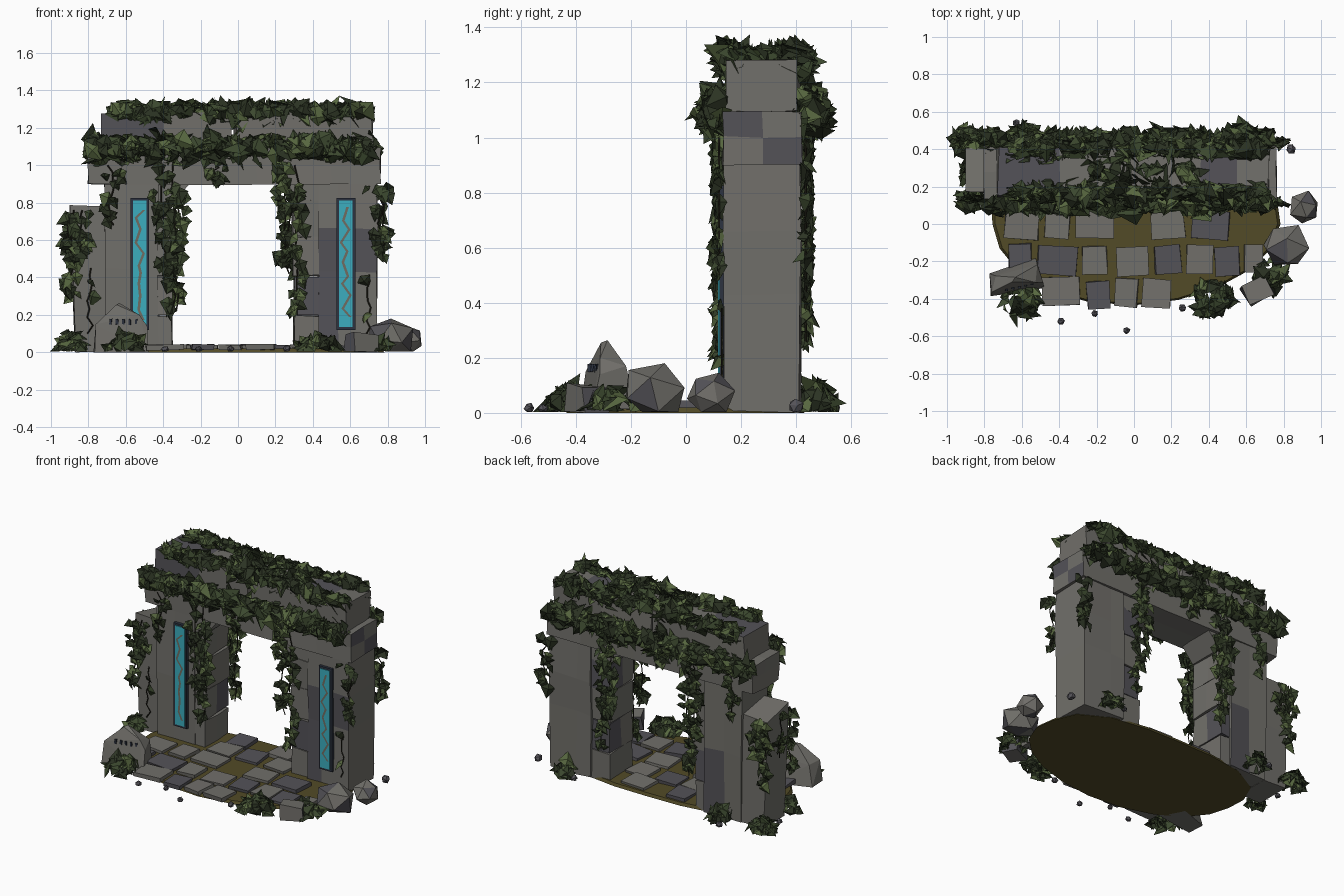
import bpy, bmesh, math, random
from mathutils import Vector, Matrix, Euler

if "Cube" in bpy.data.objects:
    bpy.data.objects.remove(bpy.data.objects["Cube"])
random.seed(7)
R = random.uniform

def mat(name, r, g, b):
    m = bpy.data.materials.new(name)
    m.diffuse_color = (r, g, b, 1)
    m.use_nodes = True
    m.node_tree.nodes["Principled BSDF"].inputs["Base Color"].default_value = m.diffuse_color
    return m

STONE = mat("grey stone", .165, .16, .145)
DARK = mat("slate stone", .088, .085, .097)
SOIL = mat("olive soil", .085, .07, .02)
GLOW = mat("cyan inlay", .045, .42, .52)
FRAME = mat("dark frame", .025, .032, .05)
CRACK = mat("crack brown", .16, .15, .12)
LEAF = [mat("deep leaf", .025, .034, .017), mat("mid leaf", .045, .066, .028),
        mat("light leaf", .095, .135, .05)]
STEM = mat("vine stem", .022, .02, .012)

def finish(bm, name, mats):
    me = bpy.data.meshes.new(name)
    bm.to_mesh(me)
    bm.free()
    for m in mats:
        me.materials.append(m)
    ob = bpy.data.objects.new(name, me)
    bpy.context.collection.objects.link(ob)
    return ob

def block(name, x, y, z, cuts=(), dark=None, p=0.0, jit=.006, mats=(STONE, DARK), rot=0):
    """Rough stone block; cuts are (axis, value); dark is a rule on face centres."""
    bm = bmesh.new()
    bmesh.ops.create_cube(bm, size=1)
    c = Vector([(a[0] + a[1]) / 2 for a in (x, y, z)])
    for v in bm.verts:
        v.co = Vector([c[i] + v.co[i] * (a[1] - a[0]) for i, a in enumerate((x, y, z))])
    for ax, val in cuts:
        n = Vector([float(i == ax) for i in range(3)])
        bmesh.ops.bisect_plane(bm, geom=bm.verts[:] + bm.edges[:] + bm.faces[:],
                               plane_co=n * val, plane_no=n)
    for f in bm.faces:
        q = f.calc_center_median()
        f.material_index = int(bool(dark and dark(q)) or random.random() < p)
    for v in bm.verts:
        v.co += Vector((R(-jit, jit), R(-jit, jit), R(-jit, jit)))
        v.co = c + Matrix.Rotation(rot, 3, 'Z') @ (v.co - c)
        v.co.z = max(v.co.z, 0)
    return finish(bm, name, mats)

# ground disc, squarer at the back so it lies under the piers
bm = bmesh.new()
bmesh.ops.create_cone(bm, cap_ends=True, segments=20, radius1=1, radius2=.98, depth=.02)
for v in bm.verts:
    a = math.atan2(v.co.y, v.co.x)
    k = 1 + .02 * math.sin(3 * a + 1)
    if v.co.y > .01:
        k = 1 / (abs(math.cos(a)) ** 3.2 + abs(math.sin(a)) ** 3.2) ** (1 / 3.2)
    v.co = (v.co.x * .77 * k, v.co.y * .43 * k, v.co.z + .01)
finish(bm, "soil_base", [SOIL])

# paving: row y -> (x, width, dark)
rows = {0.0: [(-.6, .18, 0), (-.41, .13, 0), (-.21, .2, 0), (.18, .18, 0), (.41, .2, 1)],
        -.19: [(-.61, .12, 1), (-.41, .21, 1), (-.21, .13, 0), (-.01, .17, 0), (.18, .14, 1),
               (.35, .14, 0), (.5, .13, 1), (.64, .1, 0)],
        -.37: [(-.39, .2, 0), (-.19, .12, 1), (-.04, .12, 0), (.12, .15, 0)],
        .18: [(-.22, .17, 0), (-.02, .16, 1), (.2, .16, 0)],
        .34: [(-.2, .14, 1), (.12, .18, 0)]}
for y, row in rows.items():
    for x, w, d in row:
        yy = y + R(-.012, .012)
        block("paving_stone", (x - w / 2, x + w / 2), (yy - .075, yy + .075), (.012, .04), jit=.005,
              mats=(DARK if d else STONE,), rot=R(-.08, .08))

# piers and inner jambs
block("left_pier", (-.71, -.43), (.14, .415), (.005, .9), [(0, -.58), (2, .45)],
      lambda q: q.y > .4 and q.x > -.58 and q.z < .45)
block("right_pier", (.43, .745), (.14, .415), (.005, .9), [(0, .535), (2, .43), (2, .66)],
      lambda q: q.y < .2 and (q.x < .535 and q.z < .66 or .43 < q.z < .66))
levels = [.005, .2, .41, .62, .82]
shade = {(-1, 1): 1, (1, 1): 1, (1, 3): 1}
for s, inner, outer in ((-1, .345, .45), (1, .3, .45)):
    for i in range(4):
        e = inner + R(-.012, .012)
        block("jamb_stone", sorted((s * e, s * outer)), (.15, .405),
              (levels[i], levels[i + 1] - .004), [(1, .28)],
              lambda q: (s, i) in shade and q.y > .28 or s > 0 and i == 1 and q.y < .16)
    # chamfered corbel under the lintel
    bm = bmesh.new()
    prof = [(outer, .8), (inner, .8), (inner - .085, .9), (outer, .9)]
    f = bm.faces.new([bm.verts.new((s * a, .15, b)) for a, b in prof])
    g = bmesh.ops.extrude_face_region(bm, geom=[f])["geom"]
    bmesh.ops.translate(bm, vec=(0, .255, 0), verts=[v for v in g if isinstance(v, bmesh.types.BMVert)])
    bmesh.ops.recalc_face_normals(bm, faces=bm.faces)
    finish(bm, "arch_corbel", [STONE])

# lintel, upper course and broken side buttress
block("lintel", (-.8, .76), (.135, .42), (.9, 1.095), [(0, -.4), (0, .1), (0, .5), (1, .28), (2, 1.0)],
      lambda q: q.x > .74 and (q.y < .28) == (q.z > 1))
block("upper_course_left", (-.73, -.035), (.15, .41), (1.09, 1.28), [(0, -.4)],
      lambda q: -.72 < q.x < -.4 and q.y < .3, jit=.01)
block("upper_course_right", (-.015, .72), (.15, .41), (1.09, 1.275), [(0, .35), (0, .55)],
      lambda q: .35 < q.x < .55 and q.z > 1.2, jit=.01)
butt = block("side_buttress", (-.87, -.705), (.17, .4), (.005, .78), [(2, .4)], jit=.008)
for v in butt.data.vertices:
    if v.co.x < -.8:
        v.co.x -= .04 * v.co.z
    if v.co.z > .7 and v.co.y > .3:
        v.co.z -= .04

# glowing inlays with frames and zigzag cracks
for x in (-.525, .577):
    block("inlay_frame", (x - .05, x + .05), (.122, .16), (.12, .825), jit=0, mats=(FRAME,))
    block("inlay_panel", (x - .036, x + .036), (.117, .125), (.134, .811), jit=0, mats=(GLOW,))
    bm = bmesh.new()
    prev = None
    for i in range(11):
        cx, z = x + (-1) ** i * R(.002, .028), .18 + i * .059 + R(-.012, .012)
        cur = [bm.verts.new((cx + d, .1155, z)) for d in (-.007, .007)]
        if prev:
            bm.faces.new((prev[0], prev[1], cur[1], cur[0]))
        prev = cur
    finish(bm, "inlay_crack", [CRACK])

# boulders and pebbles
def boulder(name, loc, size, mats=(STONE, DARK), p=.3, rough=.12):
    bm = bmesh.new()
    bmesh.ops.create_icosphere(bm, subdivisions=1, radius=1)
    rot = Euler((R(0, 3), R(0, 3), R(0, 3))).to_matrix()
    for v in bm.verts:
        q = rot @ v.co * R(1 - rough, 1 + rough)
        v.co = [loc[i] + q[i] * size[i] for i in range(3)]
        v.co.z = max(v.co.z, .003)
    for f in bm.faces:
        f.material_index = int(random.random() < p)
    finish(bm, name, mats)

boulder("large_boulder", (.81, -.12, .075), (.13, .125, .11))
boulder("small_boulder", (.915, .085, .065), (.085, .09, .085))
block("fallen_block", (.585, .735), (-.41, -.3), (0, .1), p=.3, rot=.45, jit=.01)
for x, y in ((.84, .4), (-.63, .54), (-.91, .29), (-.39, -.52), (-.04, -.57), (.26, -.45), (-.21, -.48), (.5, .5)):
    r = R(.017, .022) if x < .8 else .028
    boulder("pebble", (x, y, r * .8), (r, r, r), (DARK,), 0)

# leaning slab with small scratch marks
bm = bmesh.new()
pts = [(-.15, -.07, 0), (.14, -.09, 0), (-.14, -.05, .15), (-.02, -.02, .255), (.1, -.05, .2), (.14, -.06, .14),
       (-.13, .05, 0), (.13, .08, 0), (-.1, .03, .14), (0, .0, .264), (.13, .04, .17)]
turn = Matrix.Translation((-.635, -.285, 0)) @ Matrix.Rotation(.22, 4, 'Z')
for q in pts:
    bm.verts.new(turn @ Vector(q))
bmesh.ops.convex_hull(bm, input=bm.verts)
finish(bm, "leaning_slab", [STONE])
for i in range(5):
    q = turn @ Vector((-.06 + i * .035, -.056, .165))
    block("scratch_mark", (q.x - .007, q.x + .007), (q.y - .004, q.y + .004),
          (q.z - .016, q.z + .012), jit=.003, mats=(FRAME,))

# ivy
def rvec():
    return Vector((R(-1, 1), R(-1, 1), R(-1, 1)))

def leaf(bm, pos, n, d, s):
    """Folded, pointed ivy leaf; n is its face direction, d its tip direction."""
    n = n.normalized()
    w = d.cross(n)
    if w.length < .05:
        w = n.orthogonal()
    w.normalize()
    d = n.cross(w)
    P = lambda a, b, c: bm.verts.new(pos + (w * a + d * b + n * c) * s)
    ring = [P(0, -.45, -.05), P(.52, -.12, -.18), P(0, .68, -.14), P(-.52, -.12, -.18)]
    top = P(0, -.05, .13)
    k = random.choices((0, 1, 2), (42, 38, 20))[0]
    for i in range(4):
        f = bm.faces.new((ring[i], ring[(i + 1) % 4], top))
        f.material_index = k
    for v in ring:
        v.co.z = max(v.co.z, .004)

def ivy_band(name, x0, x1, y, z, ry, rz, count, size):
    """Loose, uneven roll of leaves along a ledge."""
    bm = bmesh.new()
    for _ in range(count):
        a = R(0, 2 * math.pi)
        n = Vector((0, math.cos(a), math.sin(a)))
        x = R(x0, x1)
        k = R(.3, 1.15) * (.85 + .2 * math.sin(x * 17 + y * 9) + .12 * math.sin(x * 41 + y * 5))
        leaf(bm, Vector((x, y + n.y * ry * k, z + n.z * rz * k)), n + rvec() * .9,
             n * .5 + rvec() + Vector((0, 0, -.2)), R(*size))
    finish(bm, name, LEAF)

BIG = (.075, .13)
ivy_band("front_ledge_ivy", -.78, .73, .12, 1.09, .06, .07, 330, BIG)
ivy_band("back_ledge_ivy", -.78, .73, .45, 1.09, .06, .07, 330, BIG)
ivy_band("front_top_ivy", -.66, .7, .17, 1.28, .045, .045, 210, BIG)
ivy_band("back_top_ivy", -.66, .7, .4, 1.28, .045, .045, 210, BIG)
ivy_band("crown_ivy", -.25, .35, .28, 1.29, .08, .02, 40, BIG)

def vine(x, y, z0, z1, out, count):
    """Hanging stem with leaves; out is the direction away from the wall."""
    out = Vector(out)
    side = Vector((0, 0, 1)).cross(out)
    path = [Vector((x, y, z0 + (z1 - z0) * i / 8)) + side * R(-.018, .018) for i in range(9)]
    cu = bpy.data.curves.new("vine_stem", 'CURVE')
    cu.dimensions, cu.bevel_depth, cu.bevel_resolution = '3D', .004, 0
    sp = cu.splines.new('POLY')
    sp.points.add(8)
    for p, q in zip(sp.points, path):
        p.co = (*q, 1)
    cu.materials.append(STEM)
    bpy.context.collection.objects.link(bpy.data.objects.new("vine_stem", cu))
    bm = bmesh.new()
    for _ in range(count):
        t = random.random()
        i = min(int(t * 8), 7)
        q = path[i].lerp(path[i + 1], t * 8 - i) + side * R(-.05, .05) * (1.1 - t * .5) + out * R(0, .02)
        leaf(bm, q, out + rvec() * .7, Vector((0, 0, -1)) + rvec() * .8, R(.05, .09))
    finish(bm, "vine_leaves", LEAF)

F, B = (0, -1, 0), (0, 1, 0)
hang = [(-.35, 1.0, .2, 42), (-.4, 1.0, .45, 28), (.26, 1.0, .42, 34), (.31, 1.0, .2, 32),
        (-.68, 1.0, .68, 13), (-.12, 1.04, .9, 12), (.76, .88, .5, 17)]
for x, a, b, n in hang:
    vine(x, .12, a, b, F, n)
    vine(x * .98 + .02, .435, a, b + .03, B, n)
for x, a, b, n in ((-.89, .76, .3, 28), (-.83, .76, .5, 14)):
    vine(x, .15, a, b, F, n)
    vine(x, .42, a - .03, b, B, n)
vine(-.91, .28, .75, .45, (-1, 0, 0), 12)
vine(-.79, .16, .45, .1, F, 2)
vine(.7, .132, .38, .1, F, 2)

# ground clumps of ivy
for x, y, r, n in ((-.89, .45, .085, 34), (-.6, -.4, .11, 40), (.42, -.4, .11, 42), (.73, -.27, .09, 26),
                   (-.87, .12, .06, 16), (.58, .47, .07, 20), (-.58, .47, .07, 18)):
    bm = bmesh.new()
    for _ in range(n):
        a, k = R(0, 2 * math.pi), math.sqrt(random.random())
        n3 = Vector((math.cos(a) * k, math.sin(a) * k, 1.1 - k * .7))
        leaf(bm, Vector((x + n3.x * r, y + n3.y * r, .02 + (1 - k * k) * R(.3, 1) * .1)),
             n3 + rvec() * .7, Vector((n3.x, n3.y, .3)) + rvec() * .7, R(.06, .11))
    finish(bm, "ground_ivy", LEAF)
